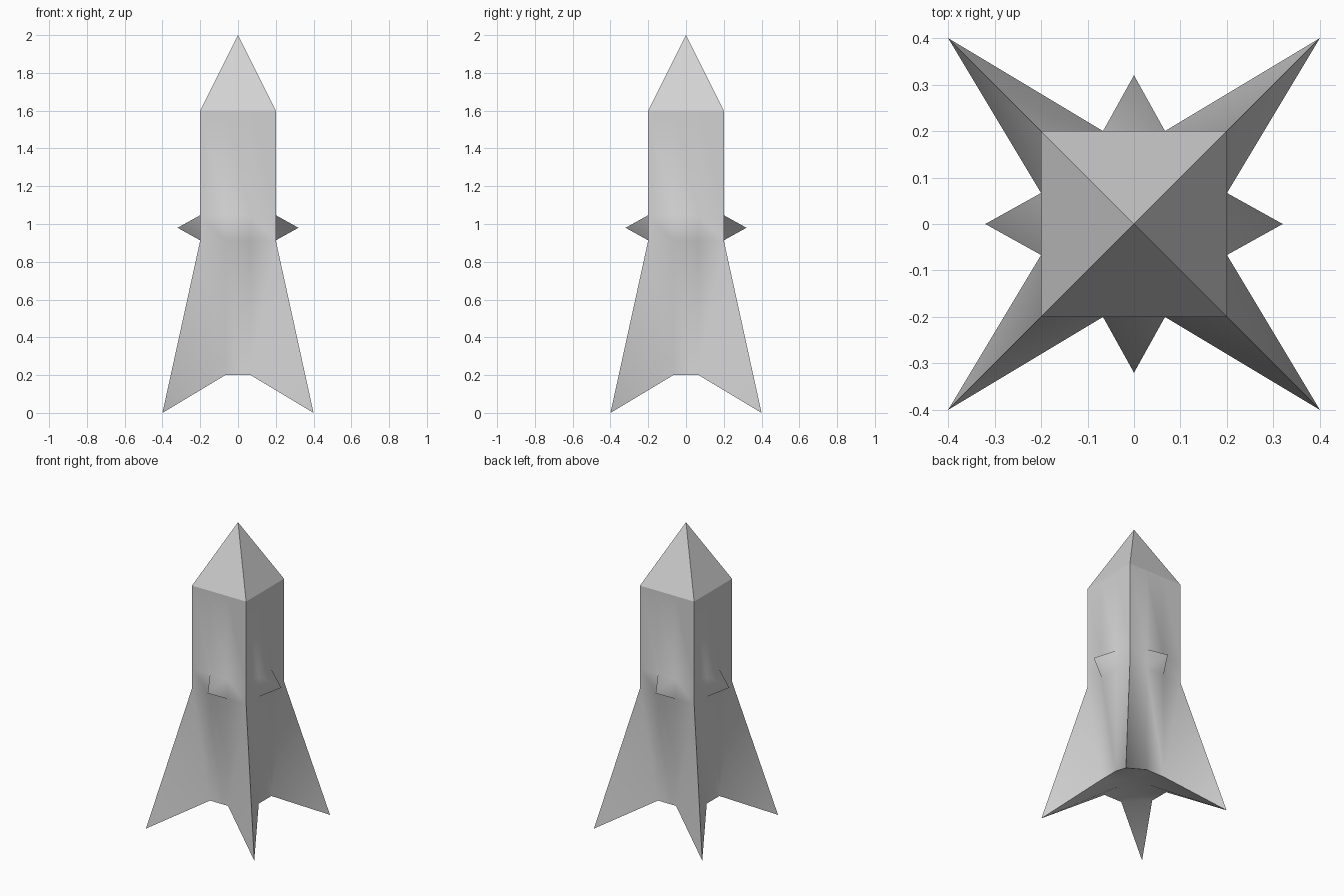
import bpy
import bmesh
import math
from mathutils import Vector

if "Cube" in bpy.data.objects:
    bpy.data.objects.remove(bpy.data.objects["Cube"])

HALF = 0.2            # half width of the hull
CELL = HALF / 3       # hull sides are divided in thirds
BOTTOM, SHOULDER, TIP = 0.2, 1.6, 2.0
SPIKE_Z = 0.98        # height of the side spikes

grey = bpy.data.materials.new("light_grey")
grey.use_nodes = True
colour = (0.65, 0.65, 0.65, 1)
grey.diffuse_color = colour
grey.node_tree.nodes["Principled BSDF"].inputs["Base Color"].default_value = colour


def make_object(name, bm):
    bmesh.ops.recalc_face_normals(bm, faces=bm.faces)
    mesh = bpy.data.meshes.new(name)
    bm.to_mesh(mesh)
    bm.free()
    mesh.materials.append(grey)
    obj = bpy.data.objects.new(name, mesh)
    bpy.context.collection.objects.link(obj)
    return obj


def near(a, b):
    return abs(a - b) < 0.001


def is_corner(v):
    return near(abs(v.co.x), HALF) and near(abs(v.co.y), HALF)


# Hull: a box cut into a grid
bm = bmesh.new()
bmesh.ops.create_cube(bm, size=1)
for v in bm.verts:
    v.co = Vector((v.co.x * 2 * HALF, v.co.y * 2 * HALF,
                   BOTTOM if v.co.z < 0 else SHOULDER))
fin_top = SPIKE_Z - CELL
cuts = [((s * CELL, 0, 0), (1, 0, 0)) for s in (-1, 1)]
cuts += [((0, s * CELL, 0), (0, 1, 0)) for s in (-1, 1)]
cuts += [((0, 0, SPIKE_Z + s * CELL), (0, 0, 1)) for s in (-1, 1)]
for point, normal in cuts:
    bmesh.ops.bisect_plane(bm, geom=bm.verts[:] + bm.edges[:] + bm.faces[:],
                           plane_co=point, plane_no=normal, dist=0.0001)

# Open the top, where the nose sits
top = [f for f in bm.faces if near(f.calc_center_median().z, SHOULDER)]
bmesh.ops.delete(bm, geom=top, context='FACES')

# Fins: split the lower corner panels, then pull the bottom corners out
for f in list(bm.faces):
    zs = [v.co.z for v in f.verts]
    if near(min(zs), BOTTOM) and near(max(zs), fin_top):
        upper = [v for v in f.verts if is_corner(v) and near(v.co.z, fin_top)]
        lower = [v for v in f.verts if not is_corner(v) and near(v.co.z, BOTTOM)]
        if upper and lower:
            bmesh.utils.face_split(f, upper[0], lower[0])
for v in bm.verts:
    if is_corner(v) and near(v.co.z, BOTTOM):
        v.co = Vector((v.co.x * 2, v.co.y * 2, 0))

# Spikes: raise the middle of the centre panel on each side
panels = [f for f in bm.faces
          if near(f.calc_center_median().z, SPIKE_Z)
          and min(abs(f.calc_center_median().x), abs(f.calc_center_median().y)) < 0.001]
for v in bmesh.ops.poke(bm, faces=panels)["verts"]:
    v.co.x *= 1.6
    v.co.y *= 1.6

hull = make_object("hull_with_fins_and_spikes", bm)
bpy.ops.object.select_all(action='DESELECT')
hull.select_set(True)
bpy.context.view_layer.objects.active = hull
bpy.ops.object.shade_smooth_by_angle(angle=math.radians(80))

# Nose: a flat-shaded pyramid
bm = bmesh.new()
base = [bm.verts.new((x * HALF, y * HALF, SHOULDER))
        for x, y in ((-1, -1), (1, -1), (1, 1), (-1, 1))]
apex = bm.verts.new((0, 0, TIP))
for i in range(4):
    bm.faces.new((base[i], base[(i + 1) % 4], apex))
make_object("nose", bm)
